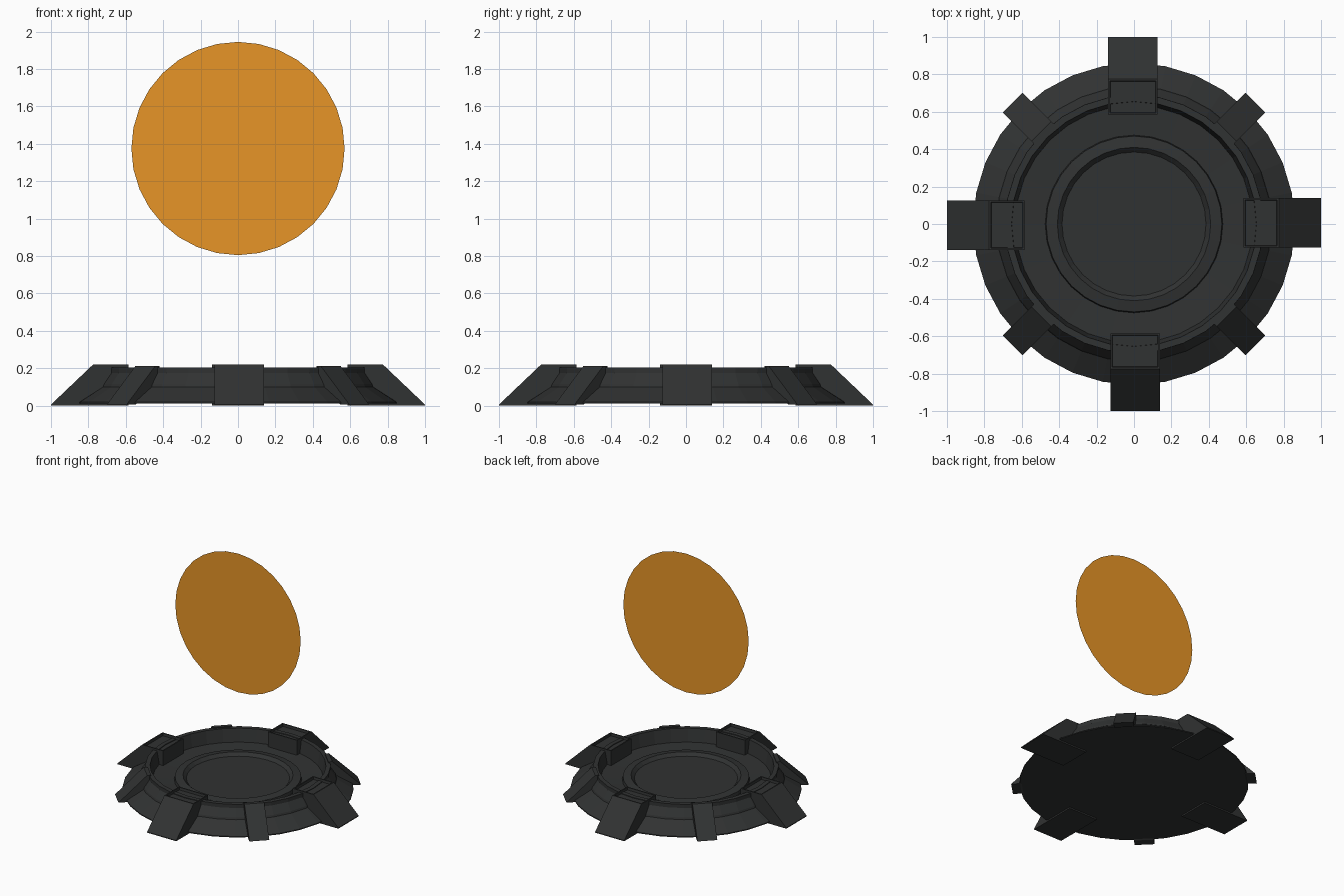
import bpy, bmesh, math
from mathutils import Matrix

if "Cube" in bpy.data.objects:
    bpy.data.objects.remove(bpy.data.objects["Cube"])


def material(name, color):
    m = bpy.data.materials.new(name)
    m.diffuse_color = (*color, 1)
    m.use_nodes = True
    m.node_tree.nodes["Principled BSDF"].inputs["Base Color"].default_value = m.diffuse_color
    return m


DARK = material("dark_metal", (0.03, 0.032, 0.032))
ORANGE = material("orange_glow", (0.80, 0.30, 0.02))


def finish(bm, name, mat):
    bmesh.ops.recalc_face_normals(bm, faces=bm.faces[:])
    me = bpy.data.meshes.new(name)
    bm.to_mesh(me)
    bm.free()
    me.materials.append(mat)
    ob = bpy.data.objects.new(name, me)
    bpy.context.collection.objects.link(ob)
    return ob


def lathe(name, profile, mat, sides=32):
    # profile runs from the bottom axis to the top axis
    bm = bmesh.new()
    vs = [bm.verts.new((r, 0, z)) for r, z in profile]
    es = [bm.edges.new(p) for p in zip(vs, vs[1:])]
    bmesh.ops.spin(bm, geom=vs + es, cent=(0, 0, 0), axis=(0, 0, 1),
                   angle=2 * math.pi, steps=sides)
    bmesh.ops.remove_doubles(bm, verts=bm.verts[:], dist=1e-4)
    return finish(bm, name, mat)


def bracket(name, profile, width, angle, offset=0, panel=False):
    # side profile (radius, height) extruded across its width, then turned into place
    bm = bmesh.new()
    face = bm.faces.new([bm.verts.new((r, offset - width / 2, z)) for r, z in profile])
    ext = bmesh.ops.extrude_face_region(bm, geom=[face])["geom"]
    bmesh.ops.translate(bm, vec=(0, width, 0),
                        verts=[v for v in ext if isinstance(v, bmesh.types.BMVert)])
    bmesh.ops.recalc_face_normals(bm, faces=bm.faces[:])
    if panel:  # recessed panel in the flat top
        top = max(bm.faces, key=lambda f: f.calc_center_median().z)
        bmesh.ops.inset_region(bm, faces=[top], thickness=0.013)
        bmesh.ops.inset_region(bm, faces=[top], thickness=0.004, depth=-0.02)
    bm.transform(Matrix.Rotation(math.radians(angle), 4, 'Z'))
    return finish(bm, name, DARK)


# round base: sloped skirt, rim, sunken floor and raised centre ring
lathe("base", [(0, 0.012), (0.86, 0.012), (0.86, 0.02), (0.735, 0.10), (0.73, 0.115),
               (0.69, 0.175), (0.69, 0.205), (0.655, 0.205), (0.635, 0.10),
               (0.475, 0.09), (0.47, 0.115), (0.41, 0.125), (0.385, 0.10), (0, 0.10)], DARK)

# four large feet and four slim clamps between them
FOOT = [(0.585, 0.0), (1.0, 0.0), (1.0, 0.006), (0.775, 0.22), (0.585, 0.22)]
CLAMP = [(0.67, 0.10), (0.85, 0.006), (0.917, 0.006), (0.70, 0.213), (0.67, 0.213)]
for i, side in enumerate(("right", "back", "left", "front")):
    bracket(f"foot_{side}", FOOT, 0.265, 90 * i, 0.006, True)
    bracket(f"clamp_{i + 1}", CLAMP, 0.15, 90 * i + 45)

# upright flat disc floating over the base
bm = bmesh.new()
bmesh.ops.create_circle(bm, cap_ends=True, segments=32, radius=0.57,
                        matrix=Matrix.Translation((0, 0, 1.375)) @ Matrix.Rotation(math.pi / 2, 4, 'X'))
finish(bm, "floating_disc", ORANGE)
